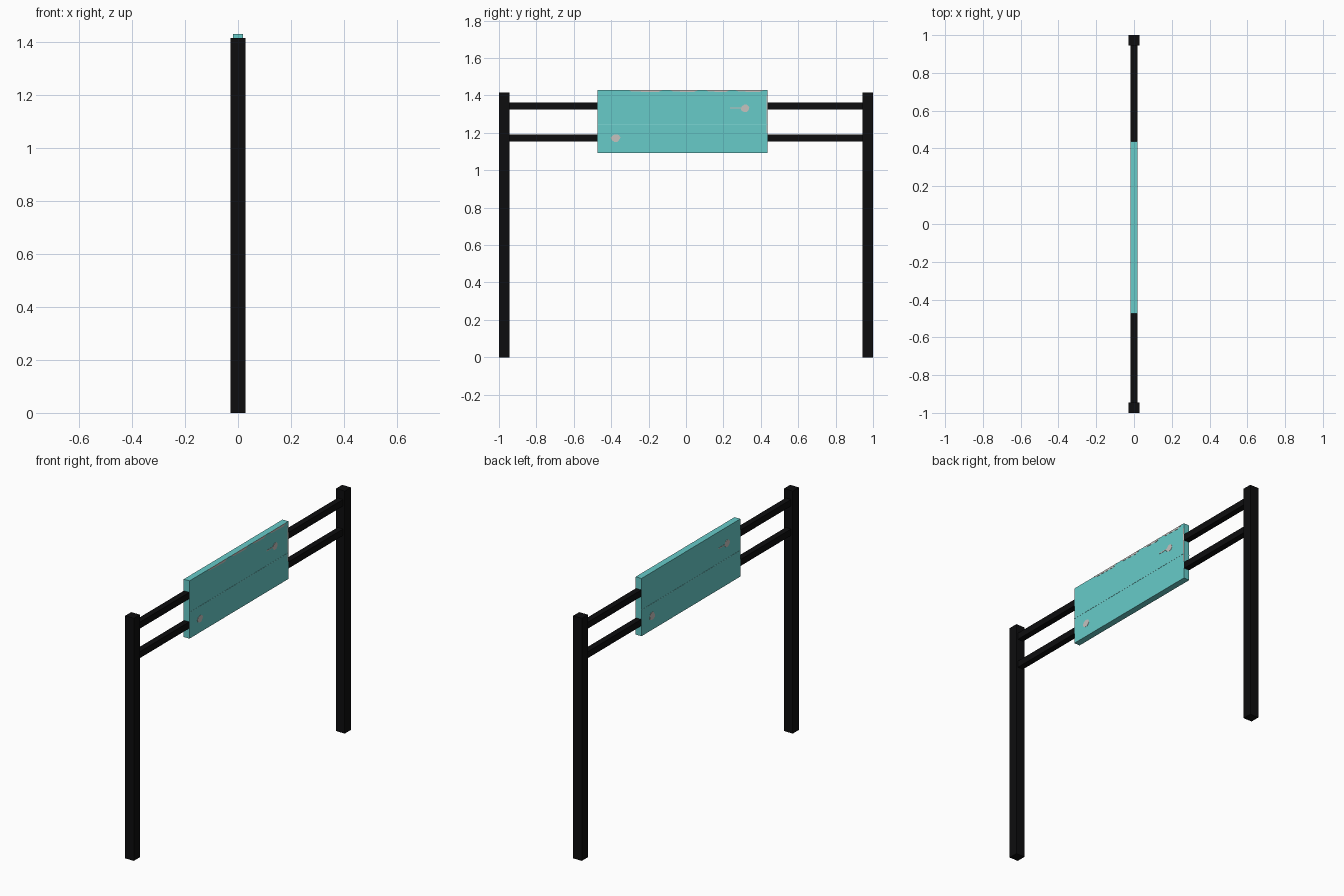
import bpy, bmesh, math, random

if "Cube" in bpy.data.objects:
    bpy.data.objects.remove(bpy.data.objects["Cube"])

random.seed(4)


def material(name, rgb):
    m = bpy.data.materials.new(name)
    m.diffuse_color = (*rgb, 1.0)
    m.use_nodes = True
    m.node_tree.nodes["Principled BSDF"].inputs["Base Color"].default_value = m.diffuse_color
    return m


BLACK = material("black paint", (0.004, 0.004, 0.0045))
TEAL = material("teal panel", (0.136, 0.597, 0.584))
LIGHT = material("light teal", (0.19, 0.66, 0.645))
GREY = material("worn grey", (0.56, 0.54, 0.52))


def finish(name, bm, mat):
    bmesh.ops.recalc_face_normals(bm, faces=bm.faces)
    me = bpy.data.meshes.new(name)
    bm.to_mesh(me)
    bm.free()
    me.materials.append(mat)
    ob = bpy.data.objects.new(name, me)
    bpy.context.collection.objects.link(ob)
    return ob


def box(name, lo, hi, mat):
    bm = bmesh.new()
    bmesh.ops.create_cube(bm, size=1)
    for v in bm.verts:
        for i in range(3):
            v.co[i] = lo[i] if v.co[i] < 0 else hi[i]
    return finish(name, bm, mat)


P = 0.028            # half post width
T = 0.0185           # half panel thickness
Y0, Y1 = -0.474, 0.437
Z0, Z1 = 1.093, 1.43

# Posts
for side, y in (("left", -1 + P), ("right", 1 - P)):
    box(side + "_post", (-P, y - P, 0), (P, y + P, 1.415), BLACK)

# Rails
for level, z in (("lower", 1.172), ("upper", 1.344)):
    box(level + "_rail", (-0.0175, -1 + P, z - 0.019), (0.0175, 1 - P, z + 0.019), BLACK)

# Sign panel
box("sign_panel", (-T, Y0, Z0), (T, Y1, Z1), TEAL)


def plate(name, points, side, mat):
    """Thin plate from (y, z) points; the far side is turned half round."""
    bm = bmesh.new()
    mid = (Y0 + Y1) / 2
    ring = [bm.verts.new((side * (T - 0.001), mid + side * (y - mid), z)) for y, z in points]
    face = bm.faces.new(ring)
    ext = bmesh.ops.extrude_face_region(bm, geom=[face])["geom"]
    for v in ext:
        if isinstance(v, bmesh.types.BMVert):
            v.co.x += side * 0.002
    return finish(name, bm, mat)


def strip(y0, y1, z0, z1):
    return [(y0, z0), (y1, z0), (y1, z1), (y0, z1)]


def blob(y, z, r):
    pts = []
    for i in range(10):
        a = math.tau * i / 10
        k = r * random.uniform(0.8, 1.1)
        pts.append((y + k * math.cos(a), z + k * math.sin(a) * 0.85))
    return pts


for label, s in (("front", 1), ("back", -1)):
    # Worn patches and scratch
    plate(label + "_upper_patch", blob(0.317, 1.333, 0.025), s, GREY)
    plate(label + "_scratch", strip(0.234, 0.3, 1.33, 1.336), s, GREY)
    plate(label + "_lower_patch", blob(-0.375, 1.174, 0.026), s, GREY)
    # Thin line across the panel
    plate(label + "_line", strip(Y0, Y1, 1.243, 1.247), s, LIGHT)

# Chipped upper and side edges on the +x face
for i, (a, b) in enumerate(((-0.31, -0.12), (-0.09, 0.07), (0.1, 0.24), (0.26, 0.42))):
    plate(f"top_edge_wear_{i}", [(a, Z1), (a + 0.02, 1.421), (b - 0.03, 1.417), (b, Z1)], 1, GREY)
plate("side_edge_wear", strip(0.43, Y1, 1.2, 1.4), 1, GREY)
